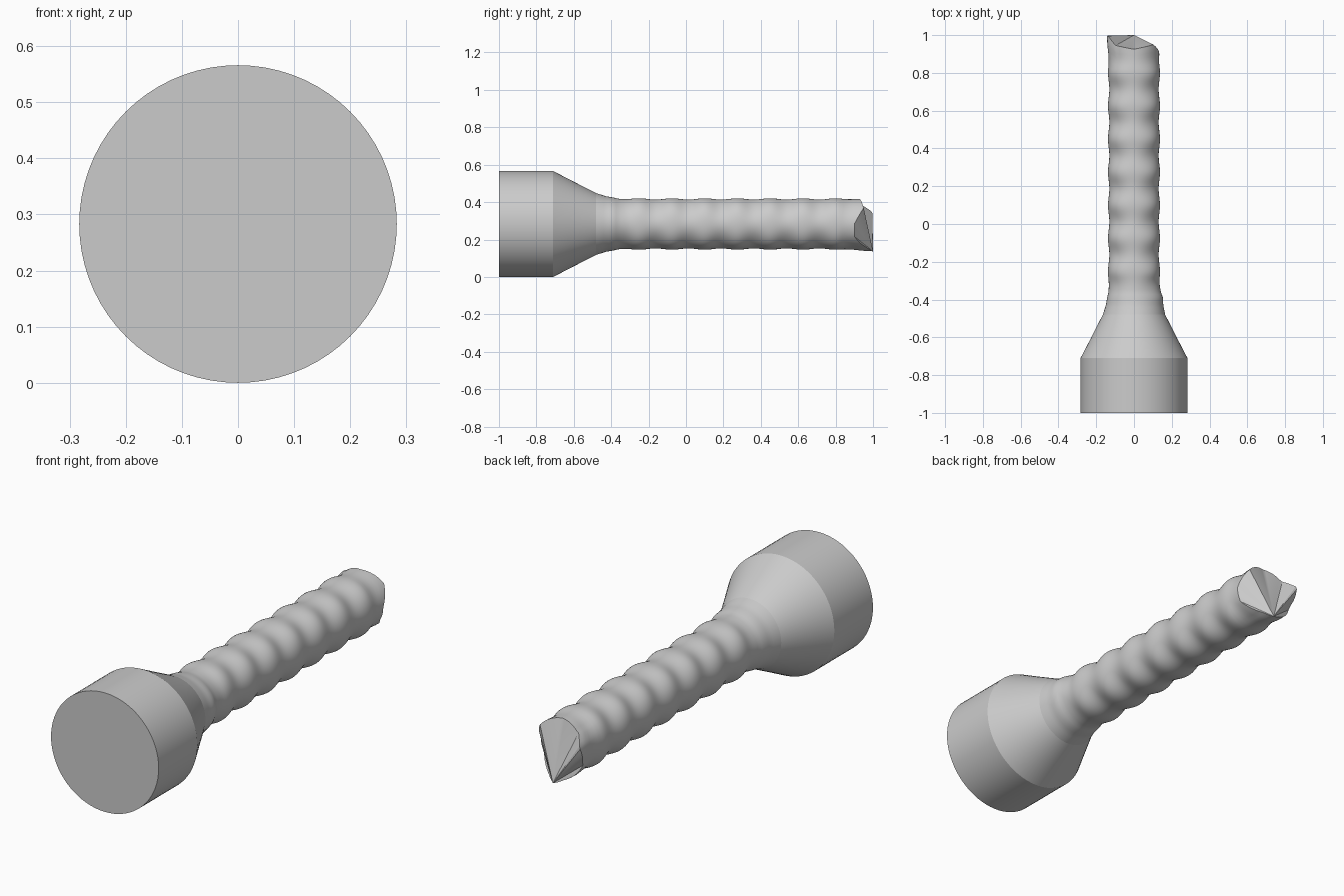
import bpy, bmesh, math

cube = bpy.data.objects.get("Cube")
if cube:
    bpy.data.objects.remove(cube, do_unlink=True)

SEGMENTS = 72
AXIS_Z = 0.283

grey = bpy.data.materials.new("plain grey")
grey.use_nodes = True
grey.diffuse_color = (0.6, 0.6, 0.6, 1)
grey.node_tree.nodes["Principled BSDF"].inputs["Base Color"].default_value = (0.6, 0.6, 0.6, 1)


def interpolate(points, x):
    """Piecewise linear lookup in (x, value) pairs."""
    for (x0, v0), (x1, v1) in zip(points, points[1:]):
        if x <= x1:
            return v0 + (v1 - v0) * (x - x0) / (x1 - x0)
    return points[-1][1]


def ring_surface(name, rows, shape, front_cap=False, back_fan=None):
    """Skin rings along y; shape(row, angle in degrees) gives radius and y."""
    bm = bmesh.new()
    rings = []
    for row in rows:
        ring = []
        for i in range(SEGMENTS):
            deg = 360 * i / SEGMENTS
            a = math.radians(deg)
            r, y = shape(row, deg)
            ring.append(bm.verts.new((r * math.cos(a), y, AXIS_Z + r * math.sin(a))))
        rings.append(ring)
    for r0, r1 in zip(rings, rings[1:]):
        for i in range(SEGMENTS):
            j = (i + 1) % SEGMENTS
            bm.faces.new((r0[i], r0[j], r1[j], r1[i]))
    if front_cap:
        bm.faces.new(rings[0])
    if back_fan is not None:
        # torn end: triangles spreading from one rim point
        rim = rings[-1]
        for k in range(1, SEGMENTS - 1):
            bm.faces.new((rim[back_fan], rim[(back_fan + k) % SEGMENTS],
                          rim[(back_fan + k + 1) % SEGMENTS]))
    bmesh.ops.recalc_face_normals(bm, faces=bm.faces)
    mesh = bpy.data.meshes.new(name)
    bm.to_mesh(mesh)
    bm.free()
    mesh.materials.append(grey)
    obj = bpy.data.objects.new(name, mesh)
    bpy.context.collection.objects.link(obj)
    bpy.ops.object.select_all(action='DESELECT')
    obj.select_set(True)
    bpy.context.view_layer.objects.active = obj
    bpy.ops.object.shade_smooth_by_angle(angle=math.radians(25))
    return obj


# Head: straight drum and tapering shoulder
head_profile = [(-1.0, 0.283), (-0.71, 0.283), (-0.6, 0.226), (-0.48, 0.165)]
ring_surface("head", head_profile, lambda p, deg: (p[1], p[0]), front_cap=True)

# Handle: rippled grip with an uneven broken end
NECK = [(-0.48, 0.165), (-0.43, 0.149), (-0.36, 0.136), (-0.25, 0.134), (1.0, 0.134)]
END_Y = [(0, 0.90), (40, 0.95), (90, 0.925), (135, 0.945), (157, 1.0), (200, 0.955),
         (235, 0.975), (270, 1.0), (300, 0.95), (330, 0.90), (360, 0.90)]
END_R = [(0, 0.0), (130, 0.0), (157, 0.018), (190, 0.0), (250, 0.0), (270, 0.012),
         (290, 0.0), (360, 0.0)]
START, BEND, STEPS = -0.48, 0.82, 104


def handle_shape(t, deg):
    y = START + t * (0.9 - START)
    tail = max(0.0, (y - BEND) / (0.9 - BEND))
    y += tail * (interpolate(END_Y, deg) - 0.9)
    # finger ripples, stronger on the diagonals
    amount = 0.0035 + 0.005 * math.sin(2 * math.radians(deg)) ** 2
    fade = min(1.0, max(0.0, (y + 0.42) / 0.15)) * (1 - tail)
    r = interpolate(NECK, y) + fade * amount * math.cos(2 * math.pi * (y - 0.1) / 0.175)
    r += tail * interpolate(END_R, deg)
    # low ridge where the neck meets the shoulder
    side = max(0.0, math.cos(math.radians(deg - 10))) ** 4
    r += 0.012 * side * max(0.0, 1 - abs(y + 0.39) / 0.09)
    return r, y


ring_surface("handle", [k / STEPS for k in range(STEPS + 1)], handle_shape,
             back_fan=SEGMENTS * 3 // 4)
